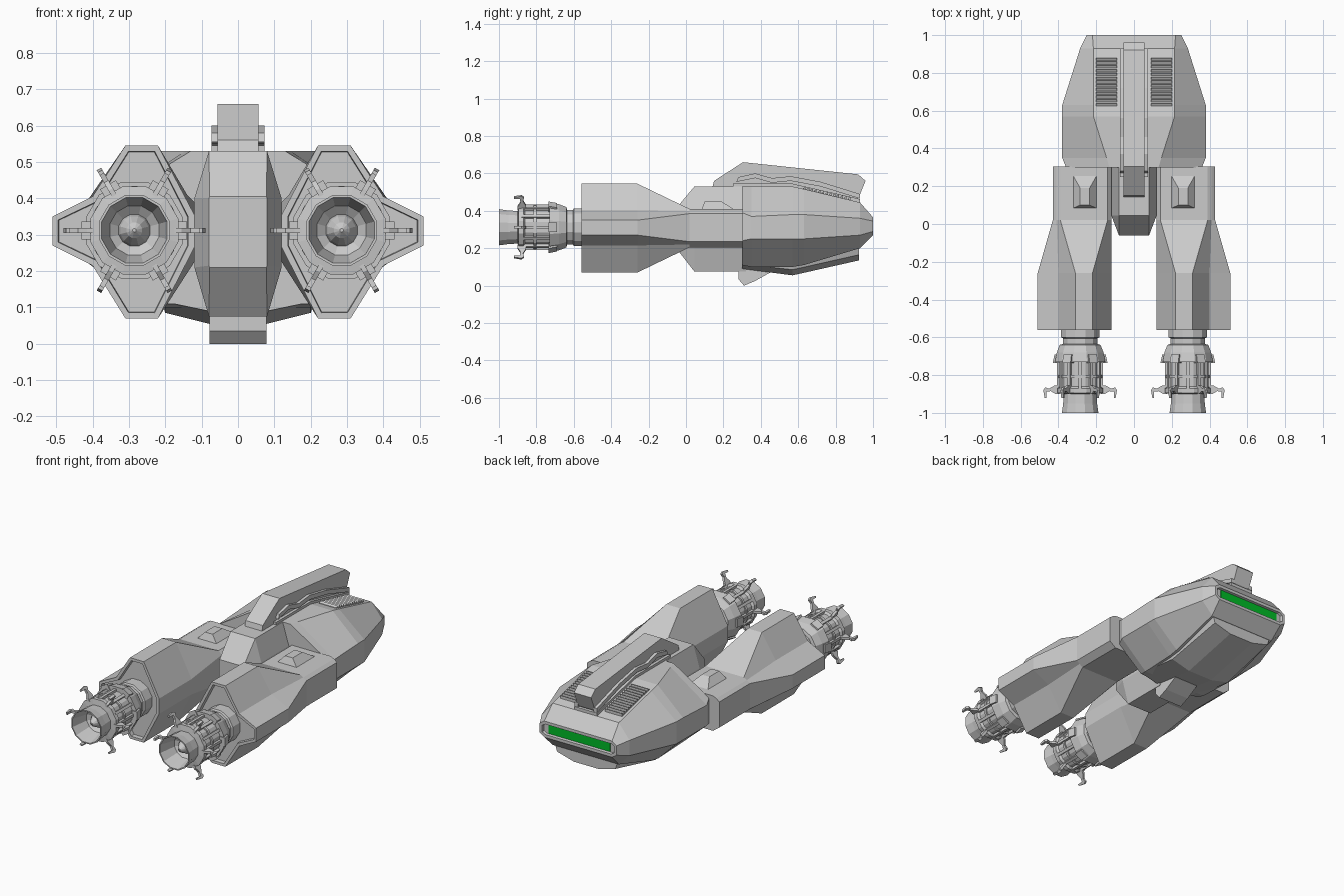
import bpy, bmesh, math
from mathutils import Matrix, Vector

if "Cube" in bpy.data.objects:
    bpy.data.objects.remove(bpy.data.objects["Cube"])


def finish(name, bm, mirror=False, color=None):
    bmesh.ops.recalc_face_normals(bm, faces=bm.faces)
    me = bpy.data.meshes.new(name)
    bm.to_mesh(me)
    bm.free()
    ob = bpy.data.objects.new(name, me)
    bpy.context.collection.objects.link(ob)
    if mirror:
        ob.modifiers.new("mirror", 'MIRROR').use_mirror_merge = False
    if color:
        mat = bpy.data.materials.new(name + "_colour")
        mat.diffuse_color = color
        mat.use_nodes = True
        mat.node_tree.nodes["Principled BSDF"].inputs["Base Color"].default_value = mat.diffuse_color
        me.materials.append(mat)
    return ob


def loft(bm, rings):
    """Skin closed rings of equal length; returns the two end caps."""
    vs = [[bm.verts.new(p) for p in r] for r in rings]
    n = len(vs[0])
    for a, b in zip(vs, vs[1:]):
        for i in range(n):
            j = (i + 1) % n
            bm.faces.new((a[i], a[j], b[j], b[i]))
    return bm.faces.new(vs[0]), bm.faces.new(vs[-1])


def section(y, half):
    """Full ring at y from the right half (x, z), listed top to bottom."""
    return [(x, y, z) for x, z in half] + [(-x, y, z) for x, z in reversed(half)]


def prism(bm, pts, x0, x1):
    """Side profile (y, z) extruded along x."""
    loft(bm, [[(x, y, z) for y, z in pts] for x in (x0, x1)])


def lathe(bm, profile, cx, cz, n=12):
    """Spin (radius, y) points about an axis along y."""
    rings = []
    for r, y in profile:
        rings.append([(cx + r * math.cos(math.tau * (i + .5) / n), y,
                       cz + r * math.sin(math.tau * (i + .5) / n)) for i in range(n)])
    loft(bm, rings)


def deck_z(y):
    return .53 - (y - .57) * .08 / .36


# Main hull
bm = bmesh.new()
cap = loft(bm, [
    section(.30, [(.13, .53), (.36, .39), (.36, .24), (.20, .11)]),
    section(.35, [(.145, .53), (.38, .37), (.38, .25), (.21, .10)]),
    section(.57, [(.215, .53), (.38, .38), (.38, .25), (.22, .10)]),
    section(.63, [(.215, deck_z(.63)), (.38, .38), (.38, .25), (.22, .11)]),
    section(.93, [(.215, .445), (.285, .36), (.285, .27), (.215, .20)]),
    section(1.0, [(.22, .365), (.25, .345), (.25, .29), (.22, .27)])])[1]
# recessed nose slot
bmesh.ops.recalc_face_normals(bm, faces=bm.faces)
bmesh.ops.inset_region(bm, faces=[cap], thickness=.018)
bmesh.ops.inset_region(bm, faces=[cap], thickness=.003, depth=-.015)
finish("main_hull", bm)

# Green nose window
bm = bmesh.new()
prism(bm, [(.975, .293), (.99, .293), (.99, .342), (.975, .342)], -.2, .2)
finish("nose_window", bm, color=(0, .5, .02, 1))

# Belly slab
bm = bmesh.new()
loft(bm, [section(.30, [(.22, .2), (.20, .115), (.08, .09)]),
          section(.57, [(.24, .2), (.20, .085), (.08, .055)]),
          section(.925, [(.21, .23), (.19, .165), (.08, .135)])])
finish("belly", bm)

# Centre block between the nacelles
bm = bmesh.new()
mid = [(.08, .53), (.12, .40), (.12, .21), (.08, .075)]
loft(bm, [section(-.06, [(.078, .405), (.08, .40), (.08, .215), (.078, .21)]),
          section(.045, mid), section(.32, mid)])
finish("centre_block", bm)

# Keel
bm = bmesh.new()
prism(bm, [(.28, .10), (.28, .035), (.31, 0), (.37, .025), (.45, .07), (.45, .12)], -.078, .078)
finish("keel", bm)

# Dorsal spine and its side rails
bm = bmesh.new()
prism(bm, [(.14, .52), (.15, .56), (.305, .66), (.92, .595), (.96, .56),
           (.925, .475), (.90, .44), (.5, .50)], -.056, .056)
finish("dorsal_spine", bm)
bm = bmesh.new()
prism(bm, [(.27, .555), (.28, .58), (.37, .60), (.46, .575), (.56, .585), (.72, .555),
           (.93, .49), (.93, .465), (.72, .53), (.56, .56), (.46, .55), (.37, .575)], .05, .073)
finish("spine_rail", bm, mirror=True)
bm = bmesh.new()
prism(bm, [(.25, .52), (.25, .545), (.57, .545), (.93, .463), (.93, .44), (.57, .52)], -.073, .073)
finish("spine_base", bm)

# Deck vents: tilted slats
bm = bmesh.new()
for i in range(13):
    y = .625 + i * .02
    z = deck_z(y)
    prism(bm, [(y, z - .01), (y, z + .003), (y + .014, z + .010), (y + .014, z - .01)], .09, .20)
finish("vent_slats", bm, mirror=True)

# Nacelles with the neck joining the hull
rear = [(.22, .545), (.31, .545), (.40, .405), (.51, .35), (.51, .27),
        (.40, .215), (.31, .07), (.22, .07), (.12, .265), (.12, .355)]
neck = [(.14, .41), (.39, .41), (.41, .40), (.43, .385), (.43, .235),
        (.41, .22), (.39, .205), (.14, .205), (.12, .225), (.12, .39)]
bm = bmesh.new()
cap = loft(bm, [[(x, y, z) for x, z in s] for y, s in
                ((-.56, rear), (-.26, rear), (.02, neck), (.305, neck))])[0]
bmesh.ops.recalc_face_normals(bm, faces=bm.faces)
bmesh.ops.inset_region(bm, faces=[cap], thickness=.018)
bmesh.ops.inset_region(bm, faces=[cap], thickness=.002, depth=-.025)
finish("nacelle", bm, mirror=True)

# Wedge pods on the necks
bm = bmesh.new()
loft(bm, [[(.19, .08, .40), (.33, .08, .40), (.33, .27, .40), (.19, .27, .40)],
          [(.235, .10, .45), (.285, .10, .45), (.285, .19, .45), (.235, .19, .45)]])
finish("neck_pod", bm, mirror=True)

# Engines: stacked rings, hollow nozzle and centre cone
CX, CZ = .285, .312
bm = bmesh.new()
lathe(bm, [(.105, -.52), (.105, -.60), (.095, -.605), (.095, -.635), (.112, -.64),
           (.128, -.68), (.138, -.73), (.112, -.73), (.112, -.80), (.120, -.80),
           (.120, -.815), (.112, -.815), (.112, -.86), (.125, -.87), (.125, -.895),
           (.09, -.90), (.093, -.95), (.10, -1.0), (.093, -1.0), (.07, -.90),
           (.045, -.88), (.04, -.90), (.022, -.935), (.005, -.95)], CX, CZ)
finish("engine", bm, mirror=True)


def radial_ring(name, pts, width, count, offset=0):
    """Copies of a (y, radius) profile around the engine axis."""
    bm = bmesh.new()
    for i in range(count):
        before = len(bm.verts)
        prism(bm, pts, -width / 2, width / 2)
        bm.verts.ensure_lookup_table()
        m = (Matrix.Translation((CX, 0, CZ)) @
             Matrix.Rotation(math.tau * i / count + offset, 4, 'Y'))
        bmesh.ops.transform(bm, matrix=m, verts=bm.verts[before:])
    finish(name, bm, mirror=True)


# Claws, pads and rods around each engine
radial_ring("engine_claw", [(-.855, .11), (-.855, .135), (-.872, .165), (-.865, .185),
                            (-.88, .195), (-.92, .188), (-.92, .178), (-.888, .178),
                            (-.885, .155), (-.90, .13), (-.90, .11)], .014, 6, math.pi / 2)
radial_ring("engine_pad", [(-.69, .11), (-.69, .135), (-.735, .145), (-.735, .11)],
            .05, 6, math.pi / 6)
radial_ring("engine_rod", [(-.72, .105), (-.72, .122), (-.88, .122), (-.88, .105)], .016, 12)
